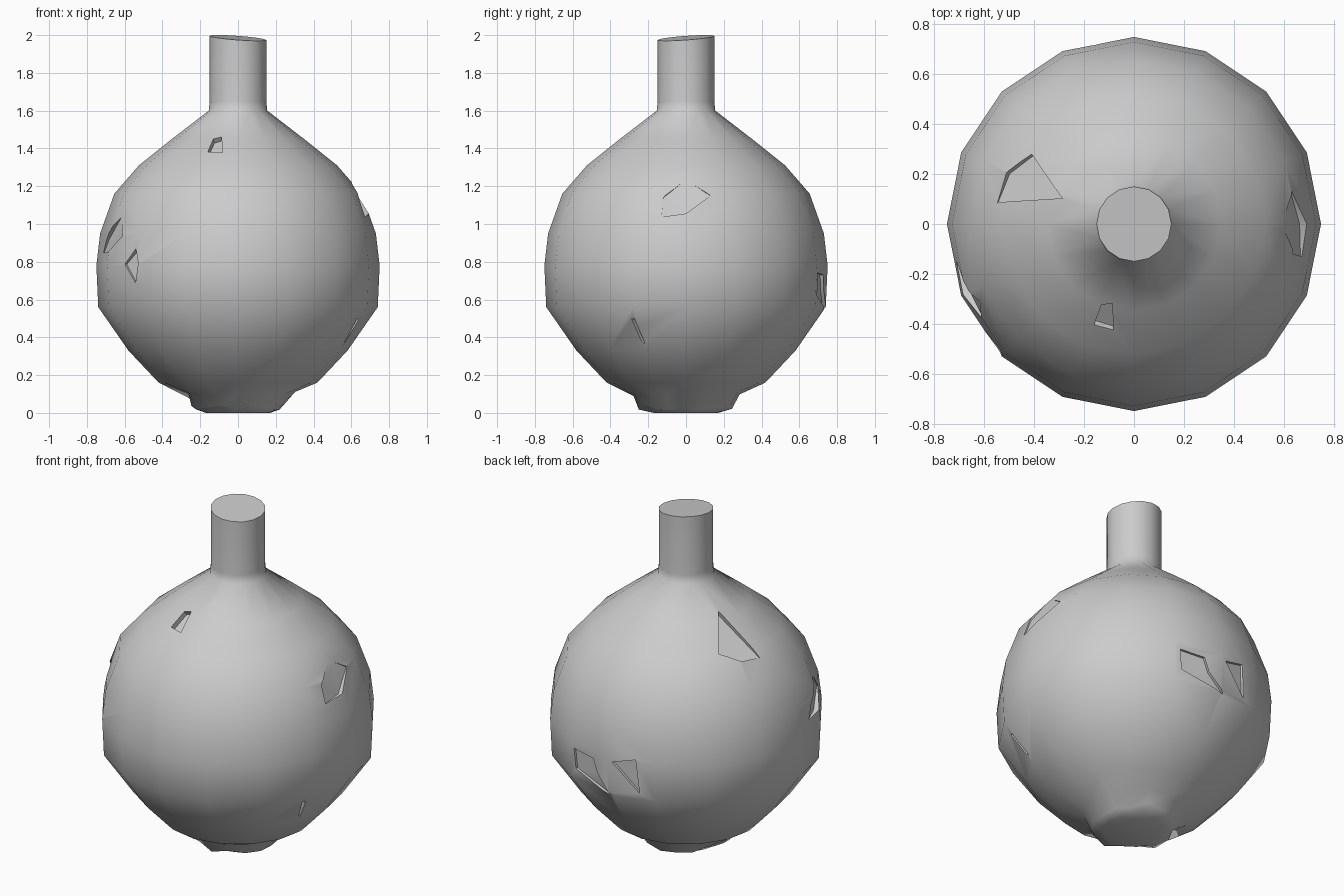
import bpy, bmesh, math, random
from mathutils import Vector

if "Cube" in bpy.data.objects:
    bpy.data.objects.remove(bpy.data.objects["Cube"])

random.seed(4)
SIDES = 16

clay = bpy.data.materials.new("pale_grey")
clay.diffuse_color = (0.6, 0.6, 0.6, 1)
clay.use_nodes = True
clay.node_tree.nodes["Principled BSDF"].inputs["Base Color"].default_value = clay.diffuse_color

# Flask profile: (radius, height)
profile = [(0.17, 0.0), (0.24, 0.03), (0.29, 0.10), (0.42, 0.16), (0.58, 0.33),
           (0.74, 0.56), (0.75, 0.78), (0.73, 0.95), (0.655, 1.16),
           (0.525, 1.31), (0.35, 1.45), (0.155, 1.60), (0.15, 1.65), (0.15, 1.985)]


def make_object(name, bm):
    bmesh.ops.recalc_face_normals(bm, faces=bm.faces)
    mesh = bpy.data.meshes.new(name)
    bm.to_mesh(mesh)
    bm.free()
    obj = bpy.data.objects.new(name, mesh)
    bpy.context.collection.objects.link(obj)
    mesh.materials.append(clay)
    return obj


# Body, foot and neck turned as one piece
bm = bmesh.new()
rings = []
for i, (r, z) in enumerate(profile):
    ring = []
    for k in range(SIDES):
        a = 2 * math.pi * k / SIDES
        x, y, h, rr = math.cos(a), math.sin(a), z, r
        if i in (1, 2):                      # ragged broken foot
            rr += random.uniform(-0.03, 0.015)
            h += random.uniform(-0.015, 0.015)
        if i == len(profile) - 1:            # slightly slanted top
            h += 0.011 * (y - x)
        ring.append(bm.verts.new((rr * x, rr * y, h)))
    rings.append(ring)
for lo, hi in zip(rings, rings[1:]):
    for k in range(SIDES):
        n = (k + 1) % SIDES
        bm.faces.new((lo[k], lo[n], hi[n], hi[k]))
bm.faces.new(rings[0])
bm.faces.new(rings[-1])
flask = make_object("flask", bm)


def chip_cutter(name, az, z, pts, depth=0.03):
    """Prism lying on the surface at azimuth az and height z."""
    a = math.radians(az)
    (r0, z0), (r1, z1) = next(s for s in zip(profile, profile[1:]) if s[0][1] <= z <= s[1][1])
    r = r0 + (r1 - r0) * (z - z0) / (z1 - z0)
    radial = Vector((math.cos(a), math.sin(a), 0))
    u = Vector((-math.sin(a), math.cos(a), 0))
    v = (radial * (r1 - r0) + Vector((0, 0, z1 - z0))).normalized()
    n = u.cross(v)
    centre = radial * r + Vector((0, 0, z))
    bm = bmesh.new()
    lower = [bm.verts.new(centre + u * p + v * q - n * depth) for p, q in pts]
    upper = [bm.verts.new(centre + u * p + v * q + n * 0.12) for p, q in pts]
    bm.faces.new(lower)
    bm.faces.new(upper)
    for i in range(len(pts)):
        j = (i + 1) % len(pts)
        bm.faces.new((lower[i], lower[j], upper[j], upper[i]))
    cutter = make_object(name, bm)
    cutter.hide_render = True
    return cutter


# Chips: azimuth, height, outline on the surface
chips = [
    (-107, 1.42, [(-.035, -.06), (-.03, .05), (.01, .07), (.045, -.06)]),
    (202, 0.94, [(-.13, -.09), (-.08, -.02), (.06, .10), (.12, 0), (0, -.09)]),
    (221, 0.79, [(-.07, 0), (.02, .08), (.055, 0), (.025, -.10)]),
    (0, 1.14, [(-.13, -.10), (-.12, .01), (0, .11), (.13, .02), (0, -.09)]),
    (158, 1.36, [(.127, -.12), (0, -.12), (-.106, -.04), (.012, .20)]),
    (80, 0.64, [(-.13, .10), (.02, .09), (.05, .01), (.15, -.10), (-.12, -.02)]),
    (100, 0.70, [(-.10, .05), (.04, .09), (.06, -.11)]),
    (-23, 0.43, [(-.02, .08), (.0, .08), (.02, -.08), (.005, -.06)]),
]
cutters = []
for i, (az, z, pts) in enumerate(chips):
    cutter = chip_cutter(f"chip_cutter_{i + 1}", az, z, pts)
    mod = flask.modifiers.new(f"chip_{i + 1}", 'BOOLEAN')
    mod.operation, mod.solver, mod.object = 'DIFFERENCE', 'EXACT', cutter
    cutters.append(cutter)

# Apply the cuts, remove the cutters, smooth the curved surface
bpy.ops.object.select_all(action='DESELECT')
bpy.context.view_layer.objects.active = flask
flask.select_set(True)
for mod in list(flask.modifiers):
    bpy.ops.object.modifier_apply(modifier=mod.name)
for cutter in cutters:
    bpy.data.objects.remove(cutter, do_unlink=True)
bpy.ops.object.shade_smooth_by_angle(angle=math.radians(50))
